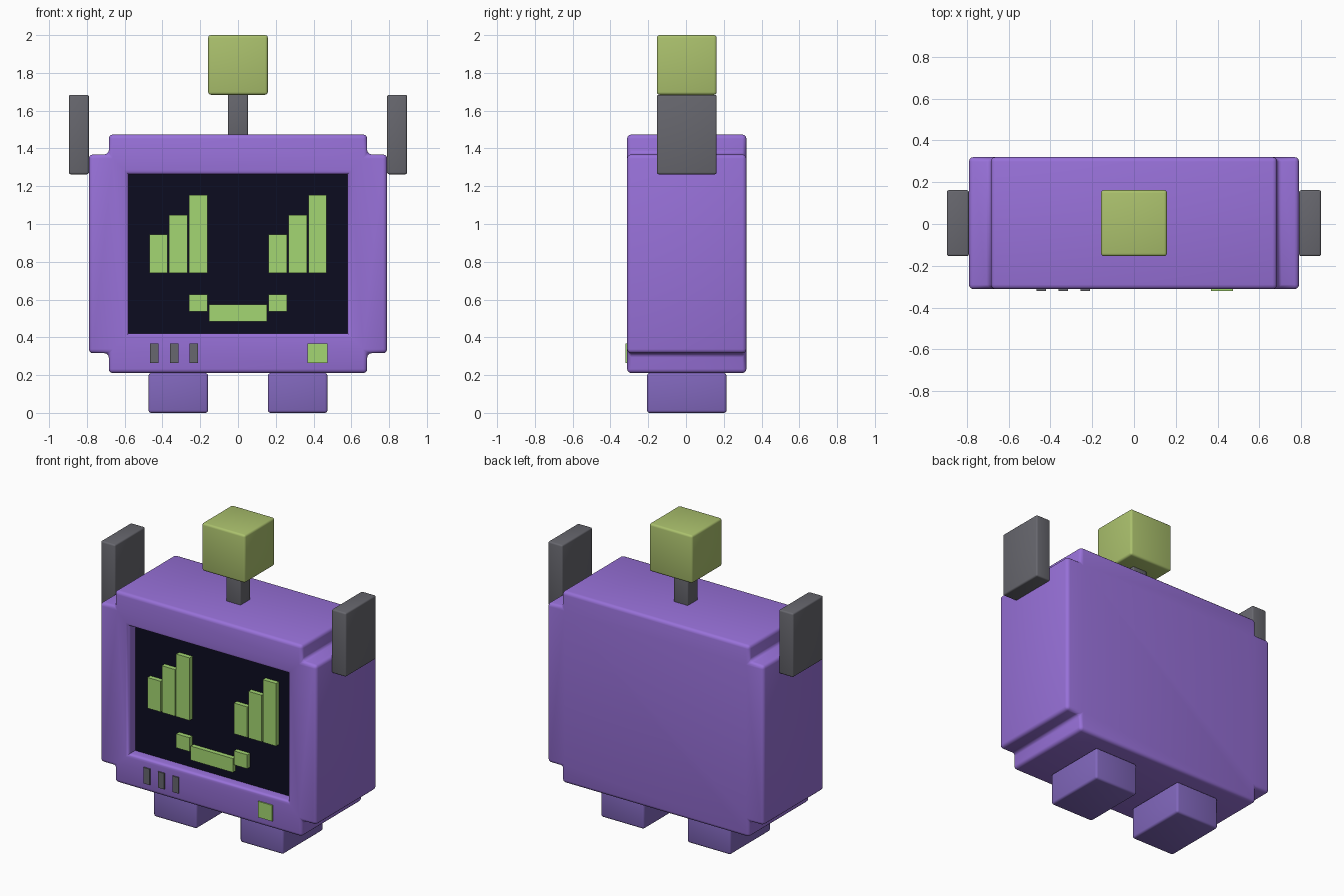
import bpy, bmesh, math
from mathutils import Vector

cube = bpy.data.objects.get("Cube")
if cube:
    bpy.data.objects.remove(cube, do_unlink=True)

U = 2 / 19          # grid unit: the whole figure is 19 units tall
Y0 = 0.004          # depth centre of the body
FRONT = Y0 - 3 * U  # plane of the casing's front
SCREEN_Y = FRONT + 0.068


def material(name, rgb):
    """Flat colour given as sRGB bytes, stored as linear values."""
    lin = [((c / 255 + 0.055) / 1.055) ** 2.4 for c in rgb]
    m = bpy.data.materials.new(name)
    m.use_nodes = True
    m.diffuse_color = (*lin, 1)
    bsdf = m.node_tree.nodes["Principled BSDF"]
    bsdf.inputs["Base Color"].default_value = (*lin, 1)
    bsdf.inputs["Roughness"].default_value = 0.7
    return m


PURPLE = material("casing purple", (152, 113, 217))
FOOT = material("foot purple", (129, 103, 188))
GREY = material("dark grey", (103, 103, 110))
OLIVE = material("bulb green", (171, 193, 109))
GREEN = material("display green", (164, 214, 114))
BLACK = material("screen black", (12, 12, 32))


def finish(name, bm, mats):
    bmesh.ops.recalc_face_normals(bm, faces=bm.faces)
    me = bpy.data.meshes.new(name)
    bm.to_mesh(me)
    bm.free()
    for m in mats:
        me.materials.append(m)
    me.shade_smooth()
    me.set_sharp_from_angle(angle=math.radians(50))
    ob = bpy.data.objects.new(name, me)
    bpy.context.collection.objects.link(ob)
    return ob


def round_edges(bm, edges, width):
    bmesh.ops.bevel(bm, geom=edges, offset=width, segments=3,
                    profile=0.5, affect='EDGES', clamp_overlap=True)


def box(name, x, y, z, mat, bevel=0.0):
    """Box from (min, max) ranges in metres, with optional rounded edges."""
    bm = bmesh.new()
    bmesh.ops.create_cube(bm, size=1)
    for v in bm.verts:
        v.co = Vector([(a + b) / 2 + c * (b - a)
                       for c, (a, b) in zip(v.co, (x, y, z))])
    if bevel:
        round_edges(bm, bm.edges[:], bevel)
    return finish(name, bm, [mat])


def units(a, b, gap=0.0):
    return (a * U + gap, b * U - gap)


def depth(half):
    return (Y0 - half * U, Y0 + half * U)


# Casing: notched outline with a recessed screen in the front
def build_casing():
    bm = bmesh.new()
    mid = 8  # height of the outline's centre, in units

    def vert(x, z, y):
        return bm.verts.new((x * U, y, (z + mid) * U))

    corners = [(1, 1), (-1, 1), (-1, -1), (1, -1)]
    outline = []
    for i, (sx, sz) in enumerate(corners):
        pts = [(7.5, 5), (6.5, 5), (6.5, 6)]
        if i % 2:
            pts.reverse()
        outline += [(sx * x, sz * z) for x, z in pts]
    front = [vert(x, z, FRONT) for x, z in outline]
    back = [vert(x, z, Y0 + 3 * U) for x, z in outline]
    rim = [vert(sx * 5.5, sz * 4, FRONT) for sx, sz in corners]
    floor = [vert(sx * 5.5, sz * 4, SCREEN_Y) for sx, sz in corners]

    n = len(front)
    bm.faces.new(back)
    for i in range(n):
        j = (i + 1) % n
        bm.faces.new((front[i], front[j], back[j], back[i]))
    for i in range(4):
        j = (i + 1) % 4
        a, b = 3 * i + 1, 3 * j + 1          # inner notch points
        bm.faces.new([front[k % n] for k in (a, a + 1, a + 2, a + 3)])
        bm.faces.new((front[a], front[b], rim[j], rim[i]))
        bm.faces.new((rim[i], rim[j], floor[j], floor[i]))
    screen = bm.faces.new(floor)
    screen.material_index = 1
    bmesh.ops.recalc_face_normals(bm, faces=bm.faces)
    sharp = [e for e in bm.edges
             if e.calc_face_angle(0) > 1 and not any(v in floor for v in e.verts)]
    round_edges(bm, sharp, 0.022)
    return finish("casing", bm, [PURPLE, BLACK])


build_casing()

# Feet and ears, one on each side
for side, s in (("left", 1), ("right", -1)):
    box(side + "_foot", sorted((s * 1.5 * U, s * 4.5 * U)), depth(2),
        units(0, 2), FOOT, 0.014)
    box(side + "_ear", sorted((s * 7.5 * U, s * 8.5 * U)), depth(1.5),
        units(12, 16), GREY, 0.01)

# Antenna
box("antenna_stem", units(-0.5, 0.5), depth(0.5), units(13.9, 16.1), GREY, 0.008)
box("antenna_bulb", units(-1.5, 1.5), depth(1.5), units(16, 19), OLIVE, 0.014)

# Eyes: three rising bars each
GAP = 0.004
RAISED = (SCREEN_Y - 0.03, SCREEN_Y + 0.01)
for side, start in (("right", -4.5), ("left", 1.5)):
    for i in range(3):
        box(f"{side}_eye_bar_{i + 1}", units(start + i, start + i + 1, GAP),
            RAISED, units(7, 9 + i, GAP), GREEN)

# Mouth
box("mouth_middle", units(-1.5, 1.5, GAP), RAISED, units(4.55, 5.5, GAP), GREEN)
for side, x in (("right", -2.5), ("left", 1.5)):
    box(side + "_mouth_corner", units(x, x + 1, GAP), RAISED,
        units(5.05, 6, GAP), GREEN)

# Vents and button under the screen
PLATE = (FRONT - 0.008, FRONT + 0.02)
for i in range(3):
    x = -0.466 + i * U
    box(f"vent_{i + 1}", (x, x + 0.045), PLATE, units(2.5, 3.5), GREY)
box("button", units(3.5, 4.5), PLATE, units(2.5, 3.5), GREEN)
